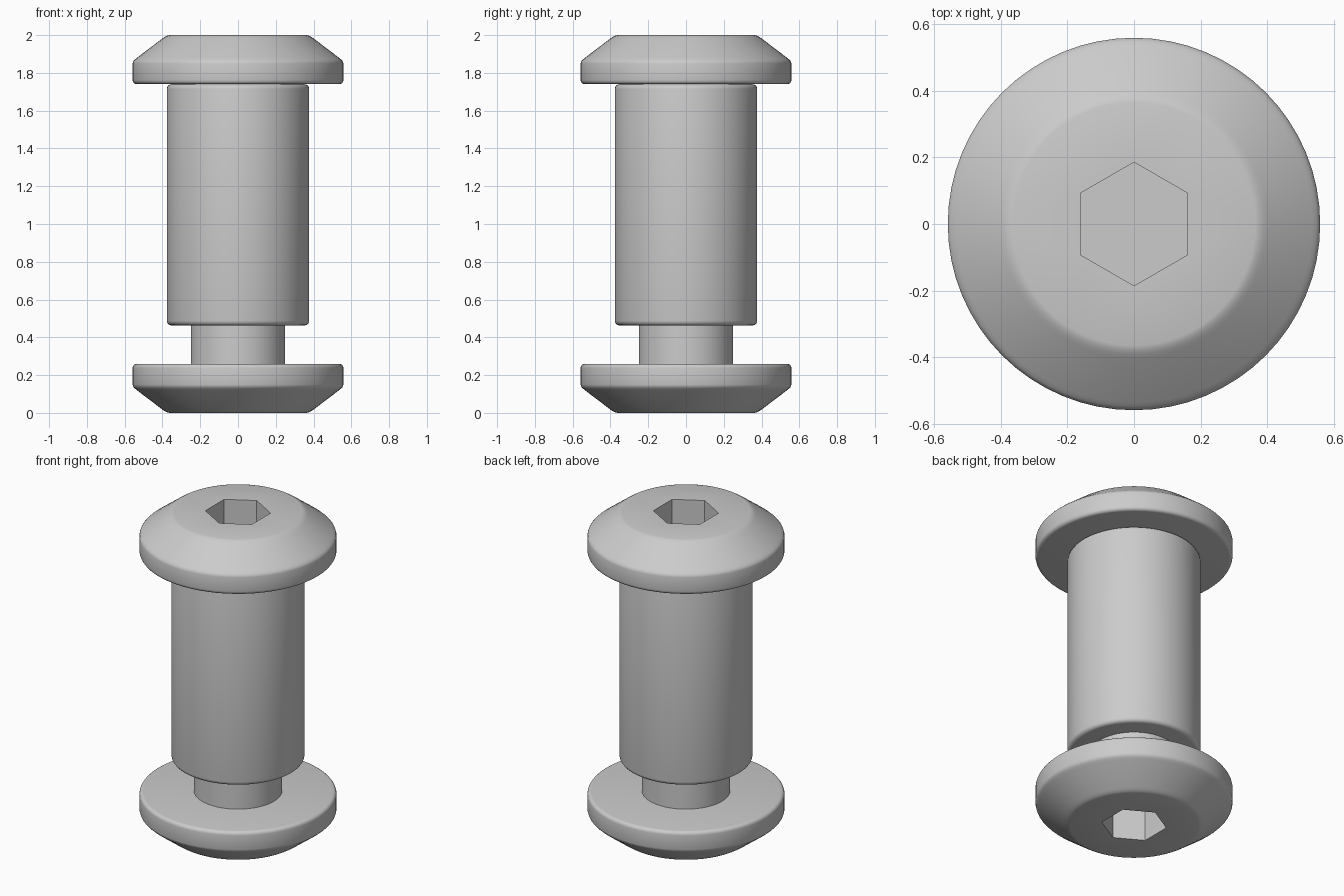
import bpy, bmesh, math

cube = bpy.data.objects.get("Cube")
if cube:
    bpy.data.objects.remove(cube, do_unlink=True)

SEGMENTS = 64
HEAD_HEIGHT = 0.26
SOCKET_DEPTH = 0.2

steel = bpy.data.materials.new("grey steel")
steel.use_nodes = True
colour = (0.6, 0.6, 0.6, 1)
steel.diffuse_color = colour
steel.node_tree.nodes["Principled BSDF"].inputs["Base Color"].default_value = colour


def ring(bm, radius, z, count=SEGMENTS, turn=0.0):
    angles = [turn + math.tau * i / count for i in range(count)]
    return [bm.verts.new((radius * math.cos(a), radius * math.sin(a), z)) for a in angles]


def wall(bm, low, high):
    for i in range(len(low)):
        j = (i + 1) % len(low)
        bm.faces.new((low[i], low[j], high[j], high[i]))


def fillet(r, z, size, start, steps=4):
    """Quarter-round points about a centre, from the start angle in degrees."""
    angles = [math.radians(start + 90 * i / steps) for i in range(steps + 1)]
    return [(r + size * math.cos(a), z + size * math.sin(a)) for a in angles]


def finish(bm, name):
    bmesh.ops.recalc_face_normals(bm, faces=bm.faces)
    mesh = bpy.data.meshes.new(name)
    bm.to_mesh(mesh)
    bm.free()
    mesh.materials.append(steel)
    obj = bpy.data.objects.new(name, mesh)
    bpy.context.collection.objects.link(obj)
    bpy.ops.object.select_all(action='DESELECT')
    obj.select_set(True)
    bpy.context.view_layer.objects.active = obj
    bpy.ops.object.shade_smooth_by_angle(angle=math.radians(35))
    return obj


def turned(name, profile):
    """Solid of revolution with flat ends."""
    bm = bmesh.new()
    rings = [ring(bm, r, z) for r, z in profile]
    for low, high in zip(rings, rings[1:]):
        wall(bm, low, high)
    bm.faces.new(rings[0])
    bm.faces.new(rings[-1])
    return finish(bm, name)


def head(name, flip):
    """Bevelled button head with a hexagonal socket in its outer face."""
    profile = fillet(0.536, 0.022, 0.022, -90) + [
        (0.558, 0.11), (0.555, 0.121), (0.547, 0.13), (0.535, 0.14),
        (0.402, 0.241), (0.390, 0.249), (0.378, 0.256), (0.364, HEAD_HEIGHT)]
    bm = bmesh.new()
    rings = [ring(bm, r, z) for r, z in profile]
    for low, high in zip(rings, rings[1:]):
        wall(bm, low, high)
    bm.faces.new(rings[0])
    # Socket walls and floor
    rim = ring(bm, 0.185, HEAD_HEIGHT, 6, math.pi / 6)
    floor = ring(bm, 0.185, HEAD_HEIGHT - SOCKET_DEPTH, 6, math.pi / 6)
    wall(bm, floor, rim)
    bm.faces.new(floor)
    # Flat crown between the socket and the bevel
    crown = [e for e in bm.edges if e.is_boundary]
    bmesh.ops.triangle_fill(bm, edges=crown, use_beauty=True)
    for v in bm.verts:
        v.co.z = HEAD_HEIGHT - v.co.z if flip else v.co.z + 2 - HEAD_HEIGHT
    return finish(bm, name)


# Upper and lower heads
head("upper_head", False)
head("lower_head", True)

# Barrel with rounded ends, and the thinner shank entering it
turned("barrel", fillet(0.352, 0.488, 0.025, -90) + fillet(0.352, 1.715, 0.025, 0))
turned("shank", [(0.25, HEAD_HEIGHT), (0.25, 0.47)])
